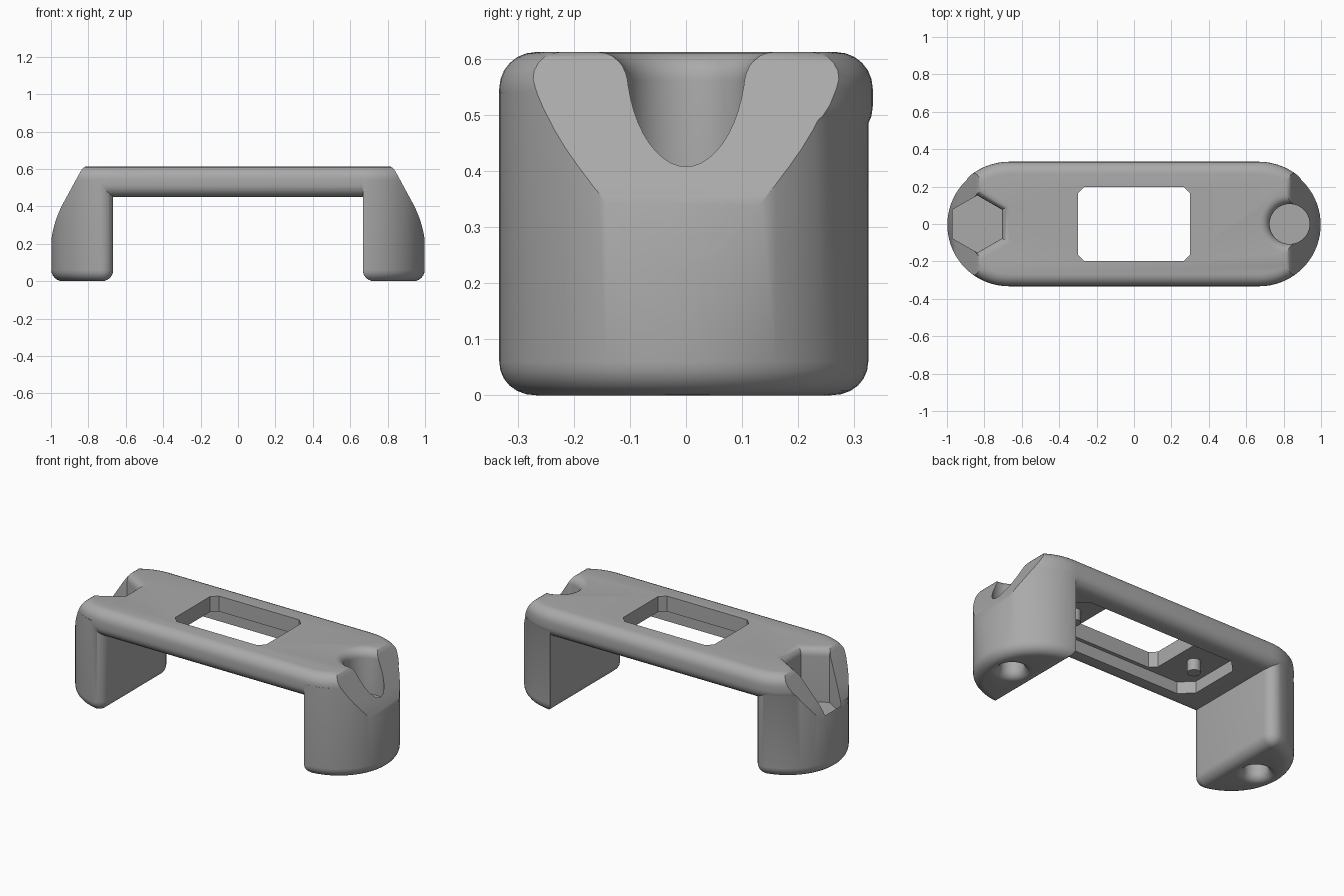
import bpy, bmesh, math
from math import sin, cos, pi, sqrt, atan2

if "Cube" in bpy.data.objects:
    bpy.data.objects.remove(bpy.data.objects["Cube"])

grey = bpy.data.materials.new("mid grey")
grey.diffuse_color = (0.40, 0.40, 0.40, 1)
grey.use_nodes = True
grey.node_tree.nodes["Principled BSDF"].inputs["Base Color"].default_value = grey.diffuse_color


def loft(name, rings):
    """Skin a stack of equal-length rings and cap both ends."""
    bm = bmesh.new()
    rows = [[bm.verts.new(p) for p in ring] for ring in rings]
    n = len(rows[0])
    for a, b in zip(rows, rows[1:]):
        for i in range(n):
            bm.faces.new((a[i], a[(i + 1) % n], b[(i + 1) % n], b[i]))
    bm.faces.new(rows[0][::-1])
    bm.faces.new(rows[-1])
    bmesh.ops.recalc_face_normals(bm, faces=bm.faces)
    me = bpy.data.meshes.new(name)
    bm.to_mesh(me)
    bm.free()
    ob = bpy.data.objects.new(name, me)
    me.materials.append(grey)
    bpy.context.collection.objects.link(ob)
    return ob


def combine(target, tool, op):
    """Apply a boolean and remove the tool."""
    bpy.context.view_layer.objects.active = target
    m = target.modifiers.new("bool", 'BOOLEAN')
    m.object, m.operation, m.solver = tool, op, 'EXACT'
    bpy.ops.object.modifier_apply(modifier=m.name)
    bpy.data.objects.remove(tool)


def arc(cx, cy, r, a0, a1, n):
    return [(cx + r * cos(a0 + (a1 - a0) * i / n),
             cy + r * sin(a0 + (a1 - a0) * i / n)) for i in range(n + 1)]


def stadium(inset):
    r = 0.333 - inset
    return arc(0.667, 0, r, -pi / 2, pi / 2, 32) + arc(-0.667, 0, r, pi / 2, 1.5 * pi, 32)


def leg_outline(side, inset, corner):
    """D shape: flat inner side, round outer side, rounded inner corners."""
    R, f = 0.329 - inset, max(corner - inset, 0.002)
    cx = -0.002 + inset + f
    yc = sqrt((R - f) ** 2 - cx ** 2)
    a = atan2(yc, cx)
    pts = (arc(cx, -yc, f, -pi, -a, 6) + arc(0, 0, R, -a, a, 36)[1:-1]
           + arc(cx, yc, f, a, pi, 6))
    return [(side * (0.669 + x), y - 0.004) for x, y in pts]


def regular(cx, r, n):
    return [(cx + r * cos(2 * pi * i / n + pi / 2), r * sin(2 * pi * i / n + pi / 2))
            for i in range(n)]


def chamfered(w, d, c):
    q = [(w, -d + c), (w, d - c), (w - c, d), (-w + c, d),
         (-w, d - c), (-w, -d + c), (-w + c, -d), (w - c, -d)]
    return q


def at(pts, z):
    return [(x, y, z) for x, y in pts]


# bridge with rounded upper and lower rims
quarter = [i * pi / 12 for i in range(7)]
F = 0.065
rings = [at(stadium(F * (1 - sin(t))), 0.45 + F * (1 - cos(t))) for t in quarter]
rings += [at(stadium(F * (1 - cos(t))), 0.612 - F * (1 - sin(t))) for t in quarter]
body = loft("handle_body", rings)

# legs with rounded feet
for side, corner in ((-1, 0.06), (1, 0.004)):
    rings = [at(leg_outline(side, 0.06 * (1 - sin(t)), corner), 0.06 * (1 - cos(t)))
             for t in quarter]
    rings.append(at(leg_outline(side, 0, corner), 0.54))
    combine(body, loft("leg", rings), 'UNION')

# sloped outer ends
slope = [(0.80, 0.64), (0.815, 0.613), (0.828, 0.605), (0.84, 0.59)]
p0, p1, p2 = (0.93, 0.425), (1.0, 0.297), (1.003, 0.16)
for i in range(13):
    t = i / 12
    slope.append(tuple((1 - t) ** 2 * a + 2 * t * (1 - t) * b + t * t * c
                       for a, b, c in zip(p0, p1, p2)))
slope += [(1.1, 0.16), (1.1, 0.64)]
for side in (-1, 1):
    cut = loft("slope_cut", [[(side * x, y, z) for x, z in slope] for y in (-0.5, 0.5)])
    combine(body, cut, 'DIFFERENCE')

# bolt pockets from above: hexagonal on one end, round on the other
for cx, r, n, floor in ((-0.838, 0.153, 6, 0.29), (0.832, 0.107, 48, 0.35)):
    rings = [at(regular(cx, r, n), floor)]
    rings += [at(regular(cx, r + 0.05 * (1 - cos(t)), n), 0.562 + 0.05 * sin(t))
              for t in quarter]
    rings.append(at(regular(cx, r + 0.05, n), 0.66))
    combine(body, loft("pocket_cut", rings), 'DIFFERENCE')

# flared blind holes in the feet
for cx in (-0.835, 0.835):
    rings = [at(regular(cx, 0.11, 40), -0.05)]
    rings += [at(regular(cx, 0.065 + 0.045 * (1 - sin(t)), 40), 0.045 * (1 - cos(t)))
              for t in quarter]
    rings.append(at(regular(cx, 0.065, 40), 0.2))
    combine(body, loft("foot_hole_cut", rings), 'DIFFERENCE')

# window and the wider recess under it
for w, d, c, z0, z1 in ((0.30, 0.198, 0.035, 0.3, 0.8), (0.55, 0.22, 0.07, 0.3, 0.52)):
    cut = loft("window_cut", [at(chamfered(w, d, c), z) for z in (z0, z1)])
    combine(body, cut, 'DIFFERENCE')

# mounting pegs in the recess
parts = [body]
for cx in (-0.41, 0.41):
    parts.append(loft("mounting_peg", [at(regular(cx, 0.036, 24), z) for z in (0.452, 0.53)]))

for ob in parts:
    bpy.ops.object.select_all(action='DESELECT')
    ob.select_set(True)
    bpy.context.view_layer.objects.active = ob
    bpy.ops.object.shade_smooth_by_angle(angle=math.radians(32))
